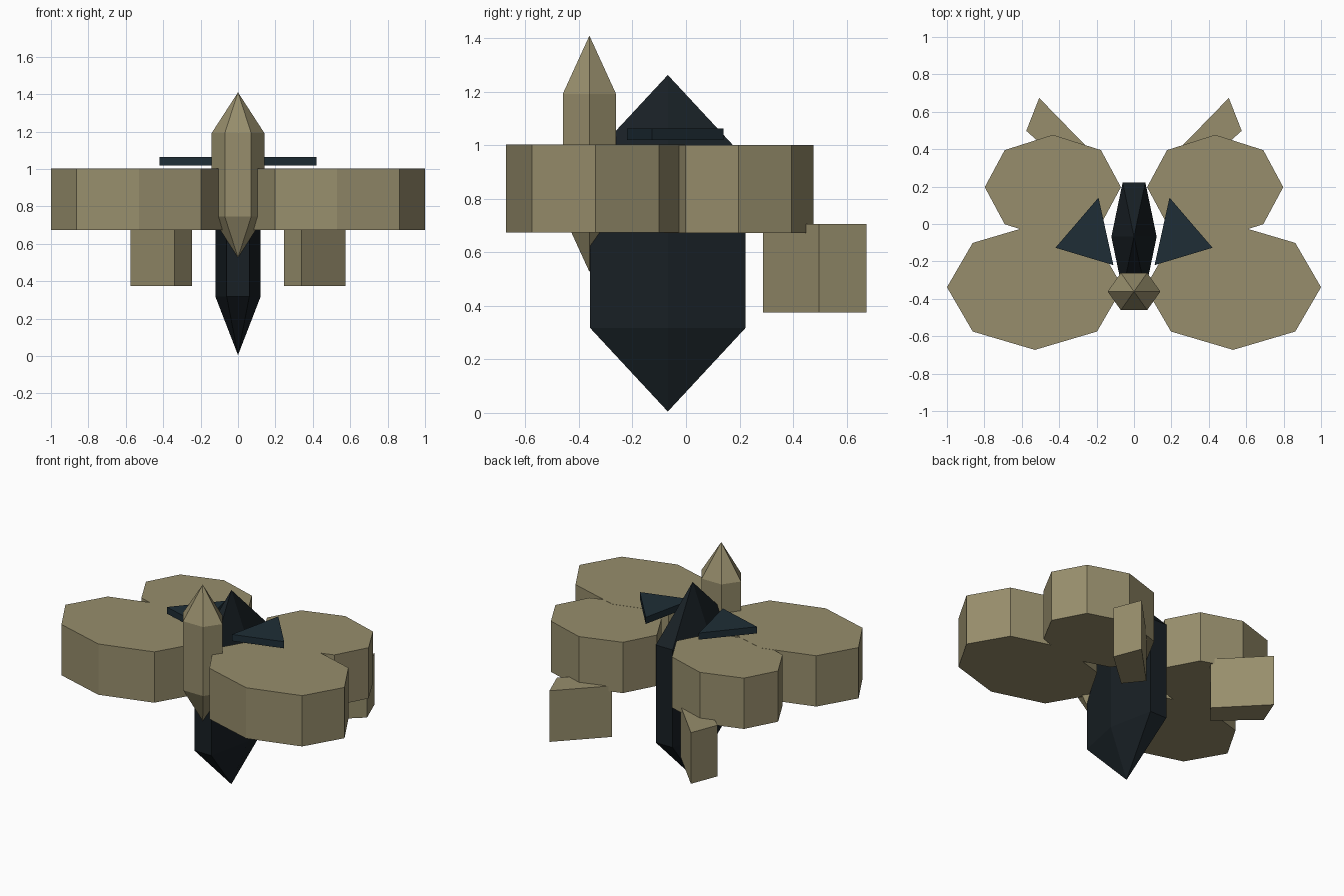
import bpy, bmesh
from math import cos, sin, pi

if "Cube" in bpy.data.objects:
    bpy.data.objects.remove(bpy.data.objects["Cube"])


def material(name, rgb):
    m = bpy.data.materials.new(name)
    m.diffuse_color = (*rgb, 1)
    m.use_nodes = True
    m.node_tree.nodes["Principled BSDF"].inputs["Base Color"].default_value = m.diffuse_color
    return m


TAN = material("tan", (0.31, 0.27, 0.15))
DARK = material("near_black", (0.009, 0.014, 0.018))
BLUE = material("dark_blue", (0.013, 0.027, 0.037))


def ngon(n, cx, cy, rx, ry):
    return [(cx + rx * cos(2 * pi * i / n), cy + ry * sin(2 * pi * i / n)) for i in range(n)]


def solid(name, outline, z0, z1, mat, tips=None, mirror=False):
    """Prism from an outline; tips=(low, high) replaces the flat caps with points."""
    bm = bmesh.new()
    n = len(outline)
    low = [bm.verts.new((x, y, z0)) for x, y in outline]
    high = [bm.verts.new((x, y, z1)) for x, y in outline]
    for i in range(n):
        j = (i + 1) % n
        bm.faces.new((low[i], low[j], high[j], high[i]))
    if tips:
        cx = sum(p[0] for p in outline) / n
        cy = sum(p[1] for p in outline) / n
        for ring, z in zip((low, high), tips):
            tip = bm.verts.new((cx, cy, z))
            for i in range(n):
                bm.faces.new((ring[i], ring[(i + 1) % n], tip))
    else:
        bm.faces.new(low)
        bm.faces.new(high)
    bmesh.ops.recalc_face_normals(bm, faces=bm.faces)
    mesh = bpy.data.meshes.new(name)
    bm.to_mesh(mesh)
    bm.free()
    mesh.materials.append(mat)
    ob = bpy.data.objects.new(name, mesh)
    bpy.context.collection.objects.link(ob)
    if mirror:
        ob.modifiers.new("mirror", 'MIRROR').use_axis[0] = True
    return ob


# Central pointed body and smaller pointed head
solid("body", ngon(6, 0, -0.068, 0.121, 0.336), 0.318, 0.95, DARK, tips=(0.005, 1.263))
solid("head", ngon(6, 0, -0.361, 0.141, 0.115), 0.745, 1.192, TAN, tips=(0.527, 1.41))

# Thick octagonal wings, mirrored left and right
solid("front_wings", ngon(8, 0.53, -0.338, 0.47, 0.335), 0.674, 1.003, TAN, mirror=True)
solid("rear_wings", ngon(8, 0.434, 0.197, 0.364, 0.28), 0.673, 1.002, TAN, mirror=True)

# Tail blocks under the rear wings
solid("tails", [(0.245, 0.405), (0.34, 0.288), (0.576, 0.498), (0.507, 0.674)],
      0.375, 0.706, TAN, mirror=True)

# Thin triangular plates floating above the wings
solid("top_plates", [(0.11, -0.22), (0.42, -0.127), (0.19, 0.141)],
      1.02, 1.063, BLUE, mirror=True)
